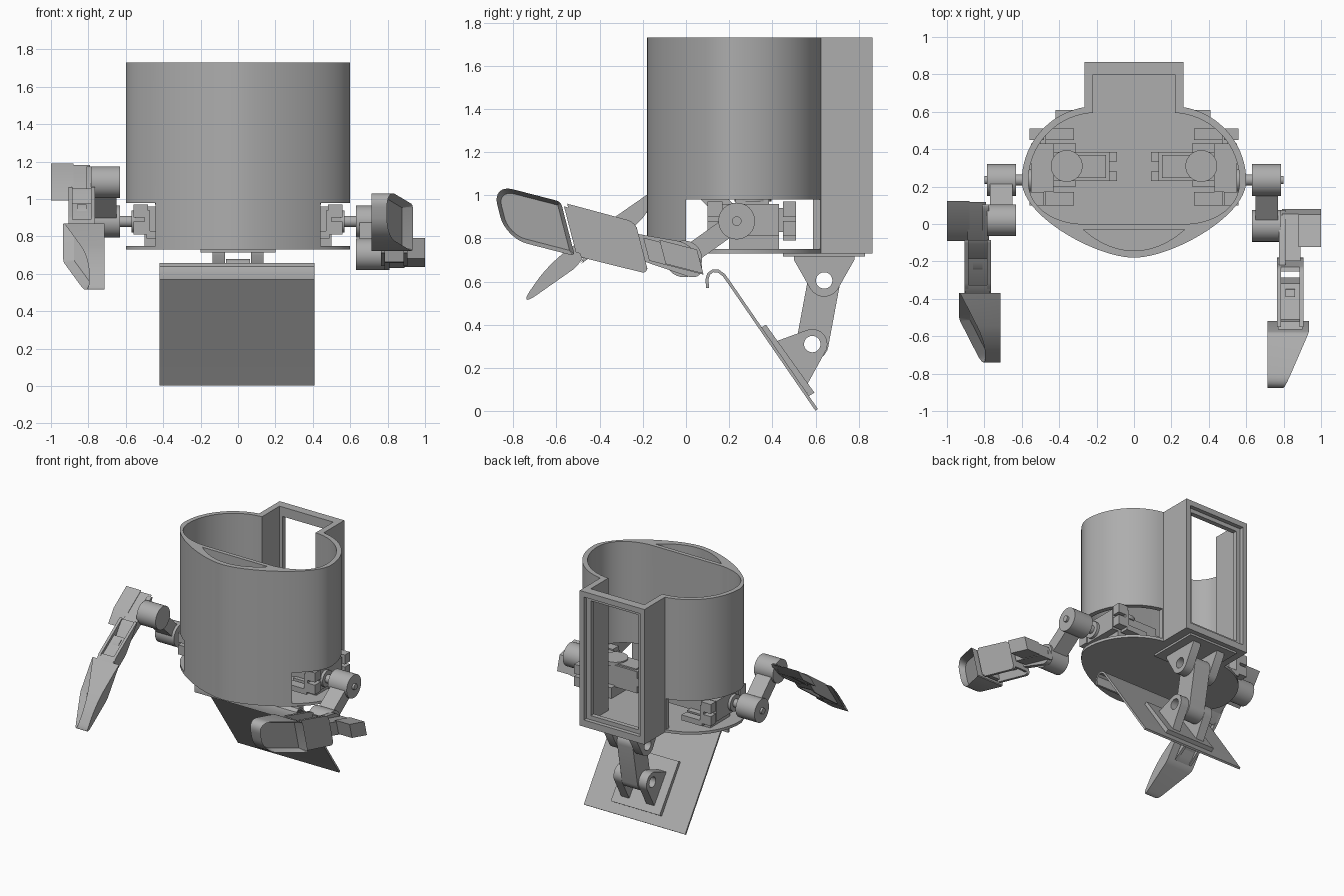
import bpy, bmesh
from math import sin, cos, tau, pi, radians
from mathutils import Vector
from mathutils.geometry import convex_hull_2d, interpolate_bezier

cube = bpy.data.objects.get("Cube")
if cube:
    bpy.data.objects.remove(cube)

GREY = (0.42, 0.42, 0.42, 1)
grey = bpy.data.materials.new("plain grey")
grey.use_nodes = True
grey.diffuse_color = GREY
grey.node_tree.nodes["Principled BSDF"].inputs["Base Color"].default_value = GREY


def prism(name, pts, lo, hi, place, dish=0.0):
    """Extrude a 2D outline; place(u, v, w) maps to world, hi may vary with u."""
    top = hi if callable(hi) else (lambda u: hi)
    bm = bmesh.new()
    a = [bm.verts.new((u, v, lo)) for u, v in pts]
    b = [bm.verts.new((u, v, top(u))) for u, v in pts]
    bm.faces.new(a[::-1])
    cap = bm.faces.new(b)
    for i in range(len(a)):
        j = (i + 1) % len(a)
        bm.faces.new((a[i], a[j], b[j], b[i]))
    bmesh.ops.recalc_face_normals(bm, faces=bm.faces)
    if dish:
        bmesh.ops.inset_region(bm, faces=[cap], thickness=0.022)
        bmesh.ops.translate(bm, vec=(0, 0, -dish), verts=cap.verts)
    for v in bm.verts:
        v.co = place(*v.co)
    bmesh.ops.recalc_face_normals(bm, faces=bm.faces)
    mesh = bpy.data.meshes.new(name)
    bm.to_mesh(mesh)
    bm.free()
    mesh.materials.append(grey)
    obj = bpy.data.objects.new(name, mesh)
    bpy.context.collection.objects.link(obj)
    return obj


def upright(u, v, w):
    return Vector((u, v, w))


def sideways(u, v, w):
    return Vector((w, u, v))


def rect(u0, u1, v0, v1):
    return [(u0, v0), (u1, v0), (u1, v1), (u0, v1)]


def circle(u, v, r, n=32):
    return [(u + r * cos(tau * i / n), v + r * sin(tau * i / n)) for i in range(n)]


def hull(pts):
    return [pts[i] for i in convex_hull_2d([Vector(p) for p in pts])]


def box(name, x0, x1, y0, y1, z0, z1):
    return prism(name, rect(x0, x1, y0, y1), z0, z1, upright)


def cut(obj, *cutters):
    for c in cutters:
        mod = obj.modifiers.new("cut", "BOOLEAN")
        mod.operation = "DIFFERENCE"
        mod.solver = "EXACT"
        mod.object = c
        bpy.context.view_layer.objects.active = obj
        bpy.ops.object.modifier_apply(modifier=mod.name)
        bpy.data.objects.remove(c)
    return obj


def outline(front, r, neck_x, neck_y):
    """Half outline of front curve, round back corner and neck, then mirrored."""
    curve = interpolate_bezier(*[Vector((x, y, 0)) for x, y in front], 24)
    half = [(p.x, p.y) for p in curve]
    for i in range(1, 20):
        a = pi / 2 * i / 20
        x, y = 0.2 + r * cos(a), 0.23 + r * sin(a)
        if x > neck_x:
            half.append((x, y))
    half += [(neck_x, 0.23 + (r * r - (neck_x - 0.2) ** 2) ** 0.5), (neck_x, neck_y)]
    return half + [(-x, y) for x, y in reversed(half) if x > 1e-5]


# Body shell: open tank with a square neck at the back
outer = outline([(0, -.18), (.2, -.18), (.6, .04), (.6, .23)], .4, .265, .865)
inner = outline([(.27, 0), (.4, 0), (.565, .07), (.565, .23)], .365, .22, .8)
pocket = [(p.x, p.y) for p in interpolate_bezier(
    Vector((-.27, -.03, 0)), Vector((-.1, -.18, 0)), Vector((.1, -.18, 0)), Vector((.27, -.03, 0)), 20)]
body = prism("body_shell", outer, .73, 1.73, upright)
cut(body,
    prism("cavity", inner, .75, 1.9, upright),
    prism("front_pocket", pocket, .76, 1.9, upright),
    box("left_opening", .272, .9, 0, .75, .75, .98),
    box("right_opening", -.9, -.272, 0, .75, .75, .98),
    box("back_recess", -.23, .23, .835, 1, .78, 1.69),
    box("back_window", -.195, .195, .7, 1, .81, 1.66))

# Shoulder servos with brackets inside the side openings
for side, word in ((1, "left"), (-1, "right")):
    def sbox(name, x0, x1, *rest):
        return box(f"{word}_{name}", *sorted((side * x0, side * x1)), *rest)

    sbox("servo", .13, .43, .23, .385, .82, .98)
    sbox("servo_rim", .15, .41, .245, .37, .98, .99)
    sbox("servo_front_tab", .09, .13, .23, .28, .87, .93)
    sbox("servo_back_tab", .09, .13, .335, .385, .87, .93)
    sbox("servo_gear_housing", .43, .55, .17, .43, .81, .96)
    sbox("servo_foot", .31, .5, .2, .43, .75, .83)
    for tag, y0, y1 in (("front", .1, .17), ("back", .45, .51)):
        sbox(f"bracket_{tag}_plate", .32, .49, y0, y1, .79, .83)
        for z in (.81, .9):
            sbox(f"bracket_{tag}_lug", .48, .56, y0, y1, z, z + .07)
    sbox("bracket_bridge", .47, .5, .1, .51, .83, .94)
    prism(f"{word}_servo_gear", circle(side * .36, .31, .085), .97, 1.0, upright)


# Arms: shared parts, posed by elbow position and forearm pitch
def arm(word, side, elbow, pitch):
    shoulder = Vector((.235, .88))
    elbow = Vector(elbow)
    along = Vector((-cos(pitch), sin(pitch)))
    across = Vector((-sin(pitch) * -1 * -1, -cos(pitch) * -1))

    def world(u, v, w):
        return Vector((side * w, u, v))

    def posed(s, t, w):
        p = elbow + along * s + across * t
        return Vector((side * w, p.x, p.y))

    def part(name, pts, lo, hi, place=posed, **kw):
        return prism(f"{word}_{name}", pts, lo, hi, place, **kw)

    # Shaft, hollow cups and connecting link
    part("shoulder_shaft", circle(*shoulder, .03), .54, .66, world)
    part("shoulder_horn", circle(*shoulder, .06), .55, .57, world)
    reach = elbow - shoulder
    side_dir = Vector((-reach.y, reach.x)).normalized() * .045
    a, b = shoulder + reach * .24, elbow - reach * .24
    part("upper_arm_link", [a + side_dir, b + side_dir, b - side_dir, a - side_dir], .65, .77, world)
    for name, c in (("shoulder_cup", shoulder), ("elbow_cup", elbow)):
        cup = part(name, circle(*c, .085), .63, .785, world)
        cut(cup, part("hollow", circle(*c, .072), .55, .74, world))
        part(name + "_pin", circle(*c, .022), .7, .8, world)

    # Elbow servo and its rounded carrier
    part("elbow_carrier", hull(circle(0, 0, .085) + rect(.1, .22, -.065, .065)), .775, .81)
    part("elbow_servo", rect(-.08, .18, -.055, .055), .79, .89)
    part("elbow_servo_end", rect(-.08, .1, -.05, .065), .88, 1.0)

    # Forearm channel: two broad cheeks, a cross wall and the wrist servo
    cheek = hull(circle(.235, .09, .035, 16) + circle(.235, -.09, .035, 16)
                 + rect(.5, .525, -.128, .128))
    part("forearm_inner_cheek", cheek, .765, .785)
    part("forearm_outer_cheek", cheek, .885, .905)
    part("forearm_cross_wall", rect(.2, .225, -.1, .1), .78, .89)
    part("wrist_servo", rect(.3, .5, -.06, .07), .785, .885)
    part("wrist_servo_lug", rect(.33, .37, .07, .085), .81, .86)
    part("wrist_plate", rect(.5, .545, -.11, .11), .77, .9)

    # Hand: rounded paddle with a slanted, dished face
    paddle = hull(circle(.575, .11, .02, 12) + circle(.575, -.11, .02, 12)
                  + circle(.785, .03, .1) + circle(.785, -.03, .1))
    part("hand", paddle, .715, lambda s: .935 - (s - .555) * .42, dish=.05)


arm("left", 1, (-.01, .705), radians(14.5))
arm("right", -1, (.02, 1.09), radians(-35))

# Ankle: upper mount, pierced lugs and link
TOP, LOW = (.64, .605), (.585, .31)


def pierced(name, pts, x0, x1, *centres):
    obj = prism(name, hull(pts), x0, x1, sideways)
    return cut(obj, *[prism("hole", circle(*c, .038), -.5, .5, sideways) for c in centres])


box("upper_hinge_plate", -.2, .2, .45, .83, .715, .735)
for x in (-.135, .07):
    pierced("upper_hinge_lug", rect(.5, .78, .7, .72) + circle(*TOP, .075), x, x + .065, TOP)
    pierced("lower_hinge_lug", [(.41, .32), (.56, .12)] + circle(*LOW, .07), x, x + .065, LOW)
pierced("ankle_link", circle(*TOP, .075) + circle(*LOW, .075), -.065, .065, TOP, LOW)
prism("lower_hinge_plate", [(.345, .385), (.37, .4), (.595, .085), (.57, .07)], -.2, .2, sideways)


# Sloping tail board with a hooked upper edge
def strip(path, width):
    path = [Vector(p) for p in path]
    one, two = [], []
    for i, p in enumerate(path):
        d = (path[min(i + 1, len(path) - 1)] - path[max(i - 1, 0)]).normalized()
        n = Vector((-d.y, d.x)) * width / 2
        one.append(p + n)
        two.append(p - n)
    return one + two[::-1]


board = [(.605, .006), (.2, .595), (.175, .63), (.15, .648), (.125, .65), (.105, .635), (.097, .61), (.1, .57)]
prism("tail_board", strip(board, .014), -.42, .41, sideways)

# Smooth round surfaces, keep hard edges
for o in bpy.context.scene.objects:
    o.select_set(o.type == "MESH")
bpy.context.view_layer.objects.active = body
bpy.ops.object.shade_smooth_by_angle(angle=radians(30))
